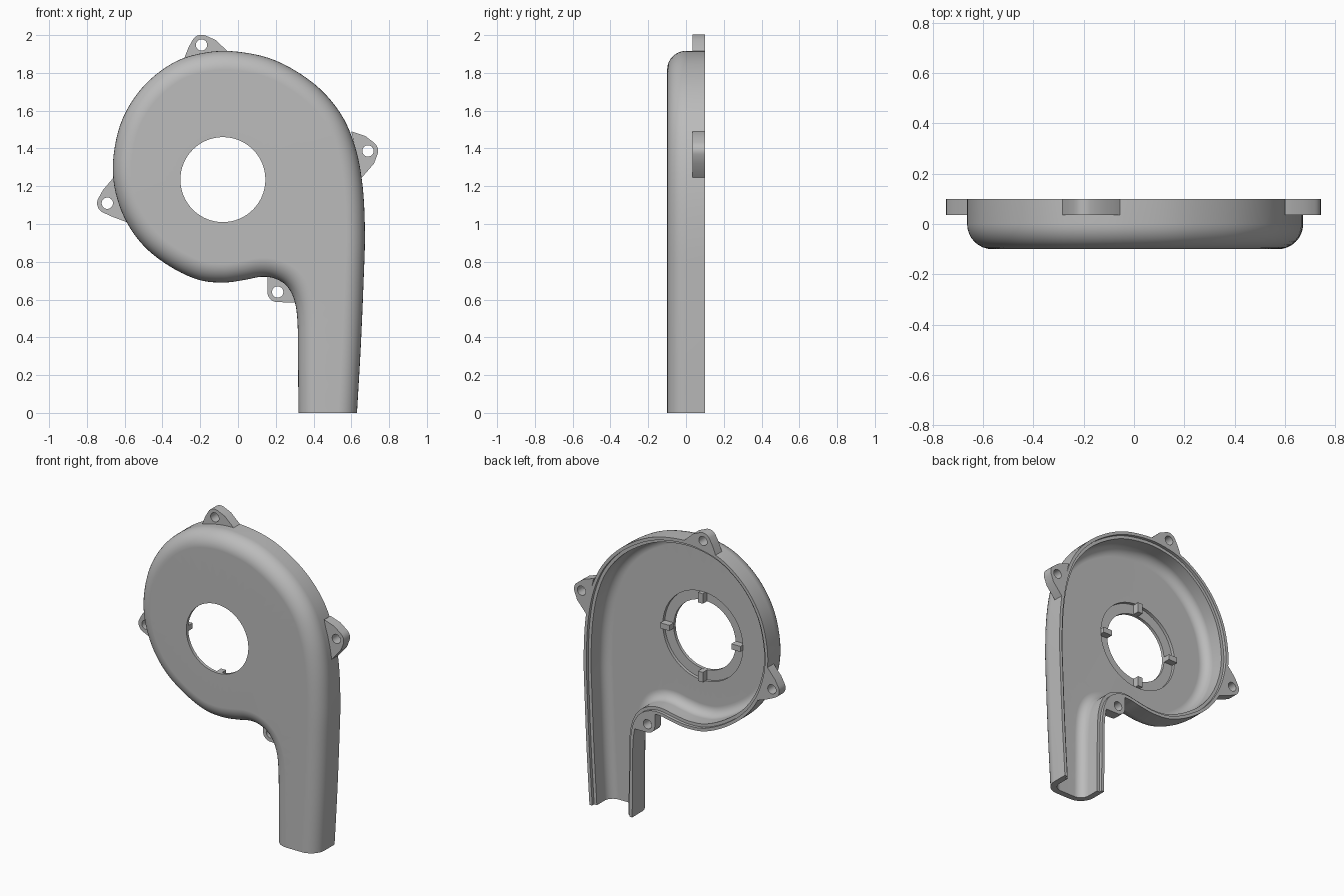
import bpy, bmesh, math
from mathutils import Vector
from mathutils.geometry import convex_hull_2d

cube = bpy.data.objects.get("Cube")
if cube:
    bpy.data.objects.remove(cube)

grey = bpy.data.materials.new("plain grey")
grey.use_nodes = True
grey.diffuse_color = (0.5, 0.5, 0.5, 1)
grey.node_tree.nodes["Principled BSDF"].inputs["Base Color"].default_value = (0.5, 0.5, 0.5, 1)

BACK, FRONT, WALL, FILLET = 0.1, -0.1, 0.04, 0.1
EYE = Vector((-0.08, 1.235))      # inlet centre in x, z
EYE_R, LEDGE_R = 0.225, 0.29


def finish(name, bm):
    bmesh.ops.recalc_face_normals(bm, faces=bm.faces)
    mesh = bpy.data.meshes.new(name)
    bm.to_mesh(mesh)
    bm.free()
    mesh.materials.append(grey)
    obj = bpy.data.objects.new(name, mesh)
    bpy.context.collection.objects.link(obj)
    bpy.ops.object.select_all(action='DESELECT')
    obj.select_set(True)
    bpy.context.view_layer.objects.active = obj
    bpy.ops.object.shade_smooth_by_angle(angle=math.radians(35))
    return obj


def circle(c, r, n):
    return [Vector((c[0] + r * math.cos(math.tau * i / n),
                    c[1] + r * math.sin(math.tau * i / n))) for i in range(n)]


def add_ring(bm, pts, y):
    return [bm.verts.new((p[0], y, p[1])) for p in pts]


def bridge(bm, a, b, closed=True):
    n = len(a)
    for i in range(n if closed else n - 1):
        j = (i + 1) % n
        bm.faces.new((a[i], a[j], b[j], b[i]))


def fill(bm, *rings):
    # Flat face between an outer ring and a hole
    edges = []
    for ring in rings:
        for i, v in enumerate(ring):
            w = ring[(i + 1) % len(ring)]
            edges.append(bm.edges.get((v, w)) or bm.edges.new((v, w)))
    bmesh.ops.triangle_fill(bm, edges=edges, use_beauty=True, normal=(0, -1, 0))


def smooth_path(ctrl, steps):
    # Catmull-Rom through the control points
    p = [Vector(c) for c in ctrl]
    p = [2 * p[0] - p[1]] + p + [2 * p[-1] - p[-2]]
    out = []
    for a, b, c, d in zip(p, p[1:], p[2:], p[3:]):
        for k in range(steps):
            t = k / steps
            out.append(0.5 * (2 * b + (c - a) * t + (2 * a - 5 * b + 4 * c - d) * t * t
                              + (3 * b - a - 3 * c + d) * t ** 3))
    return out + [p[-2]]


# Spiral outline, from the inner side of the outlet round to the outer side
outline = smooth_path([
    (0.32, 0), (0.318, 0.25), (0.315, 0.48), (0.297, 0.6), (0.255, 0.675), (0.19, 0.713),
    (0.12, 0.72), (0.03, 0.703), (-0.08, 0.69), (-0.21, 0.705), (-0.36, 0.775),
    (-0.5, 0.885), (-0.6, 1.03), (-0.655, 1.2), (-0.658, 1.37), (-0.61, 1.56),
    (-0.5, 1.73), (-0.34, 1.855), (-0.17, 1.908), (0, 1.912), (0.2, 1.865), (0.4, 1.745),
    (0.54, 1.59), (0.62, 1.41), (0.66, 1.2), (0.672, 0.95), (0.665, 0.7), (0.65, 0.35),
    (0.63, 0)], 5)


def inset(d):
    pts = []
    last = len(outline) - 1
    for i, p in enumerate(outline):
        t = (outline[min(i + 1, last)] - outline[max(i - 1, 0)]).normalized()
        q = p + d * Vector((t.y, -t.x))
        if i in (0, last):
            q.y = 0
        pts.append(q)
    return pts


# Wall section as (inset, y): outside fillet, stepped rim, inside fillet
def arc(r):
    return [(FILLET - r * math.cos(a), -r * math.sin(a))
            for a in (math.pi / 2 * i / 8 for i in range(9))]


section = (arc(FILLET)[::-1] + [(0, BACK), (WALL / 2, BACK), (WALL / 2, BACK - 0.02),
                                (WALL, BACK - 0.02)] + arc(FILLET - WALL))

# Housing shell
bm = bmesh.new()
rings = [add_ring(bm, inset(d), y) for d, y in section]
for a, b in zip(rings, rings[1:]):
    bridge(bm, a, b, closed=False)
floor_y = FRONT + WALL
ledge_y = FRONT + WALL / 2
eye_front = add_ring(bm, circle(EYE, EYE_R, 64), FRONT)
eye_ledge = add_ring(bm, circle(EYE, EYE_R, 64), ledge_y)
recess_low = add_ring(bm, circle(EYE, LEDGE_R, 64), ledge_y)
recess_top = add_ring(bm, circle(EYE, LEDGE_R, 64), floor_y)
for a, b in ((eye_front, eye_ledge), (eye_ledge, recess_low), (recess_low, recess_top)):
    bridge(bm, a, b)
fill(bm, rings[0], eye_front)
fill(bm, rings[-1], recess_top)
# Cut end of the outlet
bm.faces.new([r[0] for r in rings] + [r[-1] for r in reversed(rings)])
shell = finish("housing_shell", bm)
mod = shell.modifiers.new("even_shading", 'WEIGHTED_NORMAL')
mod.keep_sharp = True

# Four locating tabs round the inlet
for i, side in enumerate(("left", "top", "right", "bottom")):
    a = math.pi / 2 * i
    u, v = Vector((math.cos(a), math.sin(a))), Vector((-math.sin(a), math.cos(a)))
    corners = [EYE + u * r + v * w for r, w in
               ((EYE_R, -0.018), (LEDGE_R, -0.018), (LEDGE_R, 0.018), (EYE_R, 0.018))]
    bm = bmesh.new()
    low, top = add_ring(bm, corners, ledge_y), add_ring(bm, corners, -0.035)
    bridge(bm, low, top)
    bm.faces.new(low)
    bm.faces.new(top)
    finish("inlet_tab_" + side, bm)

# Screw ears: hole centre, then points where the ear meets the wall
ears = {
    "top": ((-0.193, 1.948), [(-0.29, 1.865), (-0.262, 1.935), (-0.12, 1.975), (-0.05, 1.91)]),
    "left": ((0.688, 1.387), [(0.6, 1.49), (0.675, 1.465), (0.72, 1.32), (0.655, 1.245)]),
    "right": ((-0.692, 1.11), [(-0.655, 1.25), (-0.715, 1.18), (-0.67, 1.04), (-0.59, 1.01)]),
    "lower": ((0.21, 0.64), [(0.155, 0.72), (0.2, 0.718), (0.27, 0.68), (0.305, 0.585)]),
}
for side, (c, base) in ears.items():
    pts = [Vector(p) for p in base] + circle(c, 0.054, 32)
    hull = [pts[i] for i in convex_hull_2d(pts)]
    bm = bmesh.new()
    caps = []
    for y in (0.035, BACK):
        caps.append((add_ring(bm, hull, y), add_ring(bm, circle(c, 0.03, 24), y)))
        fill(bm, *caps[-1])
    bridge(bm, caps[0][0], caps[1][0])
    bridge(bm, caps[0][1], caps[1][1])
    finish("screw_ear_" + side, bm)
